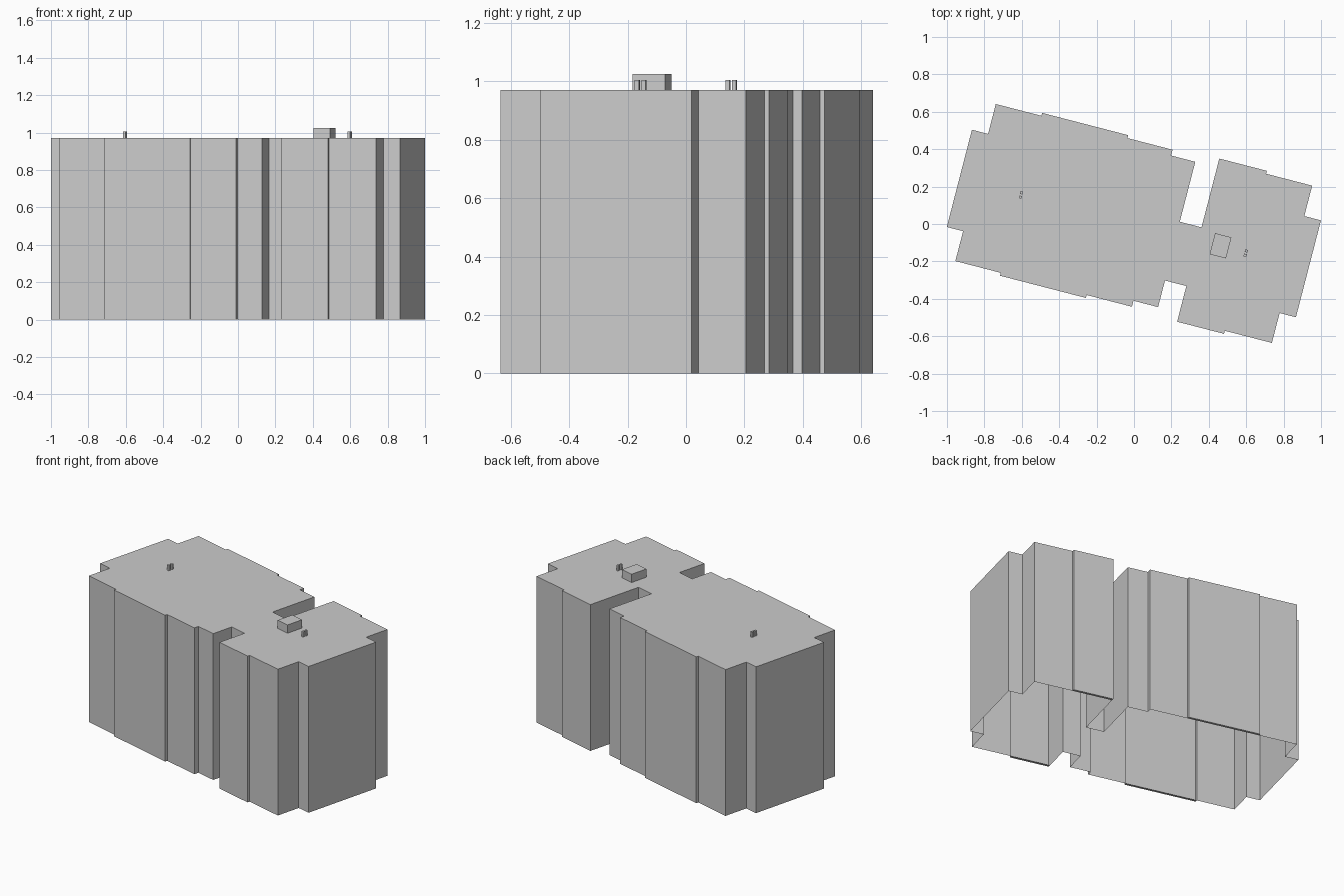
import bpy, bmesh, math
from mathutils import Matrix

if "Cube" in bpy.data.objects:
    bpy.data.objects.remove(bpy.data.objects["Cube"])

TILT = Matrix.Rotation(math.radians(-14.5), 4, 'Z')   # plan is turned on the grid
H = 0.97                                              # roof height


def finish(name, bm):
    bmesh.ops.transform(bm, matrix=TILT, verts=bm.verts)
    me = bpy.data.meshes.new(name)
    bm.to_mesh(me)
    bm.free()
    ob = bpy.data.objects.new(name, me)
    bpy.context.collection.objects.link(ob)
    return ob


def roof_box(name, u, v, su, sv, height):
    # open-bottomed box standing on the roof
    bm = bmesh.new()
    m = Matrix.Translation((u, v, H + height / 2)) @ Matrix.Diagonal((su, sv, height, 1))
    bmesh.ops.create_cube(bm, size=1, matrix=m)
    bm.normal_update()
    under = [f for f in bm.faces if f.normal.z < -0.5]
    bmesh.ops.delete(bm, geom=under, context='FACES')
    return finish(name, bm)


# Plan outline in the building's own axes, counter-clockwise
front = [(-.965, -.266), (-.875, -.266), (-.875, -.431), (-.624, -.431), (-.624, -.447),
         (-.150, -.447), (-.150, -.431), (.100, -.431), (.100, -.398), (.236, -.398),
         (.236, -.251), (.354, -.251), (.354, -.448), (.613, -.448), (.613, -.431),
         (.873, -.431), (.873, -.266), (.963, -.266)]
back = [(.963, .269), (.871, .269), (.871, .437), (.617, .437), (.617, .453),
        (.354, .453), (.354, .073), (.234, .073), (.234, .404), (.100, .404),
        (.100, .436), (-.149, .436), (-.149, .452), (-.624, .452), (-.624, .436),
        (-.876, .436), (-.876, .271), (-.965, .271)]

# Walls and flat roof, open underneath
bm = bmesh.new()
low = [bm.verts.new((u, v, 0)) for u, v in front + back]
top = [bm.verts.new((u, v, H)) for u, v in front + back]
n = len(low)
for i in range(n):
    j = (i + 1) % n
    bm.faces.new((low[i], low[j], top[j], top[i]))
bm.faces.new(top)
finish("building_shell", bm)

# Thin soffits closing the underside of the shallow bays
for k, (u0, u1, v0, v1) in enumerate([(-.624, -.150, -.447, -.431), (.354, .613, -.448, -.431),
                                      (.354, .617, .437, .453), (-.624, -.149, .436, .452)]):
    bm = bmesh.new()
    bm.faces.new([bm.verts.new((u, v, 0)) for u, v in
                  ((u0, v0), (u0, v1), (u1, v1), (u1, v0))])
    finish(f"bay_soffit_{k + 1}", bm)

# Rooftop stair hut and paired vents
roof_box("roof_hut", .477, .003, .090, .116, .055)
for side, u in (("left", -.624), ("right", .617)):
    for k, dv in enumerate((-.0118, .0118)):
        roof_box(f"{side}_vent_{k + 1}", u, -.001 + dv, .0145, .0145, .035)
